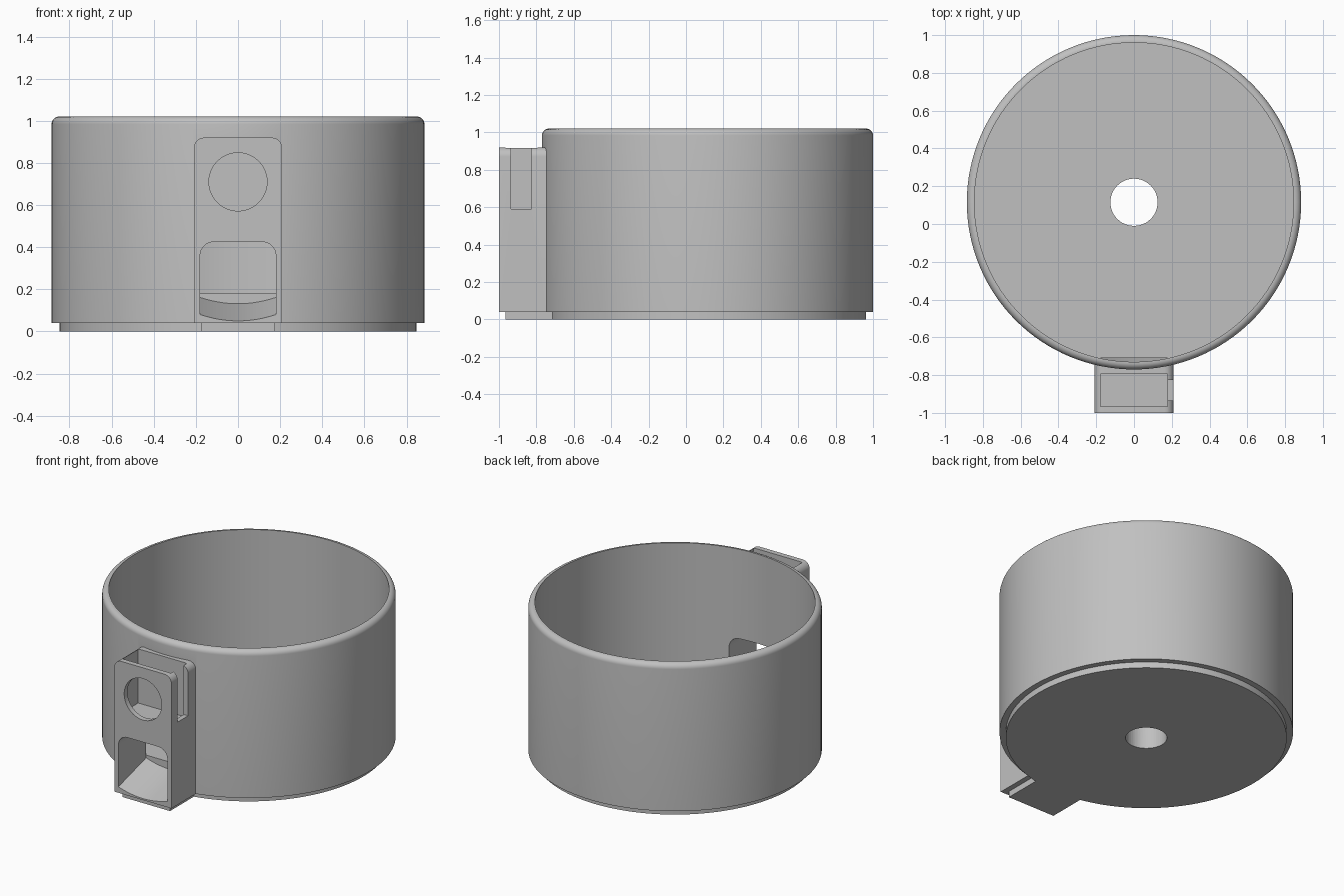
import bpy, bmesh, math

cube = bpy.data.objects.get("Cube")
if cube:
    bpy.data.objects.remove(cube, do_unlink=True)

CY = 0.115        # cup axis
SEG = 128

grey = bpy.data.materials.new("light_grey")
grey.use_nodes = True
colour = (0.53, 0.53, 0.53, 1)
grey.diffuse_color = colour
grey.node_tree.nodes["Principled BSDF"].inputs["Base Color"].default_value = colour


def finish(name, bm):
    bmesh.ops.recalc_face_normals(bm, faces=bm.faces)
    mesh = bpy.data.meshes.new(name)
    bm.to_mesh(mesh)
    bm.free()
    mesh.materials.append(grey)
    ob = bpy.data.objects.new(name, mesh)
    bpy.context.collection.objects.link(ob)
    return ob


def loft(name, front, back):
    """Closed solid between two matching loops of points."""
    bm = bmesh.new()
    a = [bm.verts.new(p) for p in front]
    b = [bm.verts.new(p) for p in back]
    n = len(a)
    for i in range(n):
        j = (i + 1) % n
        bm.faces.new((a[i], a[j], b[j], b[i]))
    bm.faces.new(a)
    bm.faces.new(b)
    return finish(name, bm)


def box(name, x0, x1, y0, y1, z0, z1):
    loop = [(x0, z0), (x1, z0), (x1, z1), (x0, z1)]
    return loft(name, [(x, y0, z) for x, z in loop], [(x, y1, z) for x, z in loop])


def round_top(half, top, r, steps=8):
    """Top edge from right to left with rounded corners, as x, z pairs."""
    pts = []
    for side, start in ((1, 0), (-1, math.pi / 2)):
        for i in range(steps + 1):
            t = start + math.pi / 2 * i / steps
            pts.append((side * (half - r) + r * math.cos(t), top - r + r * math.sin(t)))
    return pts


def circle(r, n):
    return [(r * math.cos(2 * math.pi * i / n), r * math.sin(2 * math.pi * i / n))
            for i in range(n)]


def combine(target, tool, operation):
    mod = target.modifiers.new(operation.lower(), 'BOOLEAN')
    mod.operation = operation
    mod.solver = 'EXACT'
    mod.object = tool
    bpy.context.view_layer.objects.active = target
    bpy.ops.object.modifier_apply(modifier=mod.name)
    bpy.data.objects.remove(tool, do_unlink=True)


# Cup: turned profile with a recessed foot, a thick floor and a rounded rim
R, RI, H, FLOOR, BEV = 0.885, 0.847, 1.02, 0.18, 0.036
profile = [(0, 0), (RI, 0), (RI, 0.04), (R, 0.04)]
for i in range(9):
    t = math.pi / 2 * i / 8
    profile.append((R - BEV + BEV * math.cos(t), H - BEV + BEV * math.sin(t)))
profile += [(RI - 0.002, H), (RI - 0.002, FLOOR), (0, FLOOR)]
bm = bmesh.new()
verts = [bm.verts.new((r, CY, z)) for r, z in profile]
edges = [bm.edges.new(pair) for pair in zip(verts, verts[1:])]
bmesh.ops.spin(bm, geom=verts + edges, cent=(0, CY, 0), axis=(0, 0, 1),
               angle=2 * math.pi, steps=SEG, use_duplicate=False)
bmesh.ops.remove_doubles(bm, verts=bm.verts, dist=0.0005)
cup = finish("cup_with_dispenser", bm)

# Dispenser block on the front, with its foot
outline = [(-0.21, 0.04), (0.21, 0.04)] + round_top(0.21, 0.92, 0.05)
block = loft("dispenser_block", [(x, -1, z) for x, z in outline],
             [(x, -0.735, z) for x, z in outline])
combine(cup, block, 'UNION')
combine(cup, box("block_foot", -0.175, 0.175, -0.965, -0.6, 0, 0.06), 'UNION')

# Chute: sloping trough from the cup floor to the front opening
def chute_loop(y):
    z0 = 0.05 + 0.28 * (y + 1)
    trough = []
    for i in range(17):
        u = i / 8 - 1
        trough.append((0.18 * u, y, z0 + 0.03 * u * u))
    return trough + [(x, y, z) for x, z in round_top(0.18, 0.425, 0.065)]

combine(cup, loft("chute_cutter", chute_loop(-1.05), chute_loop(-0.709)), 'DIFFERENCE')

# Pocket open at the top, with a side slot and a round front window
combine(cup, box("pocket_cutter", -0.178, 0.178, -0.965, -0.795, 0.56, 1.1), 'DIFFERENCE')
combine(cup, box("slot_cutter", 0.1, 0.3, -0.935, -0.825, 0.59, 1.1), 'DIFFERENCE')
ring = circle(0.138, 48)
combine(cup, loft("window_cutter", [(x, -1.1, z + 0.71) for x, z in ring],
                  [(x, -0.9, z + 0.71) for x, z in ring]), 'DIFFERENCE')

# Hole through the middle of the floor
ring = circle(0.125, 48)
combine(cup, loft("floor_hole_cutter", [(x, y + CY, -0.1) for x, y in ring],
                  [(x, y + CY, 0.4) for x, y in ring]), 'DIFFERENCE')

# Smooth curved walls, sharp edges
bpy.ops.object.select_all(action='DESELECT')
cup.select_set(True)
bpy.context.view_layer.objects.active = cup
bpy.ops.object.shade_smooth_by_angle(angle=math.radians(30))
